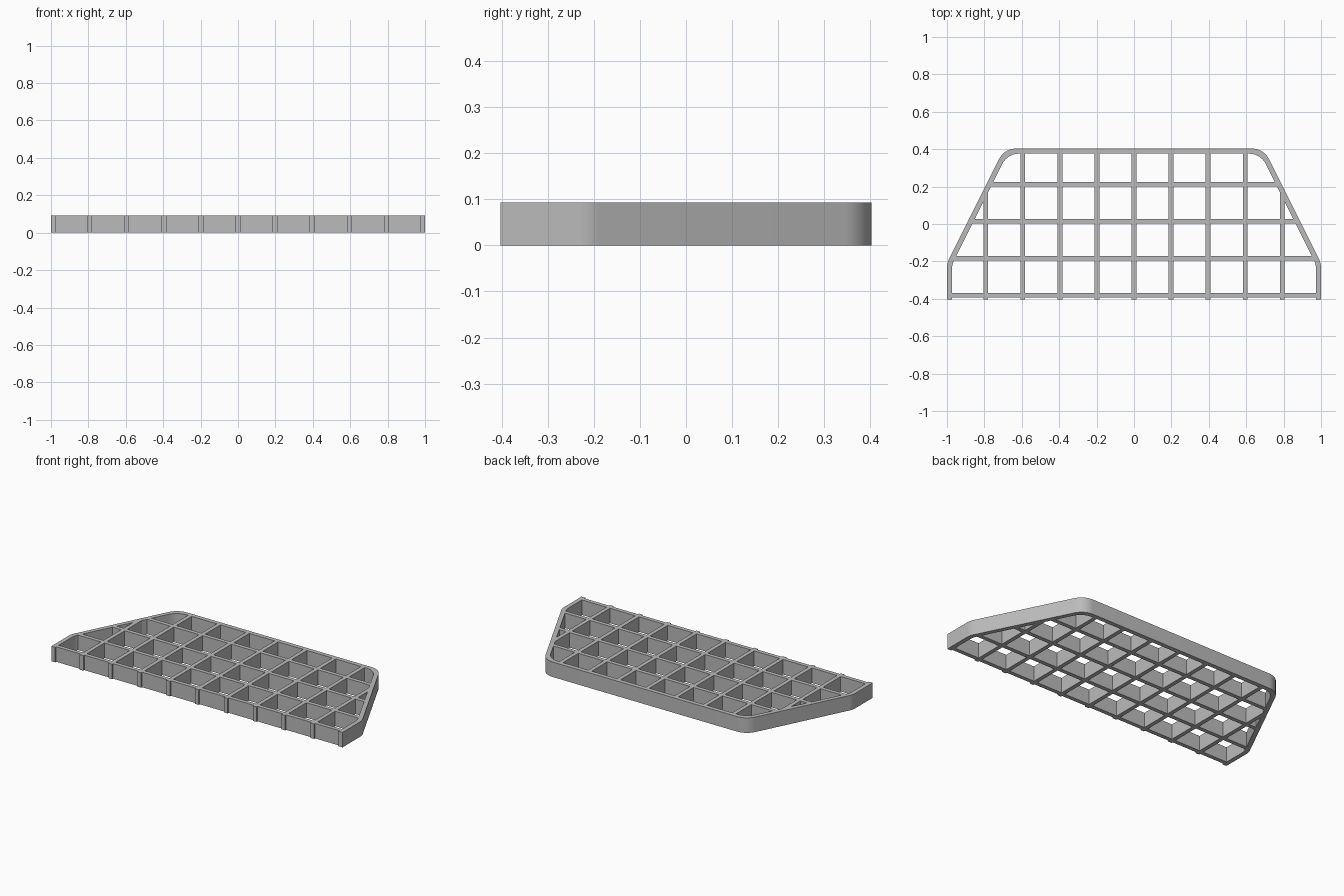
import bpy, bmesh, math
from mathutils import Vector

cube = bpy.data.objects.get("Cube")
if cube:
    bpy.data.objects.remove(cube, do_unlink=True)

HEIGHT = 0.093
BACK = 0.403
WALL = 0.027
BAR = 0.025
PITCH = 0.198
RADIUS = 0.1

grey = bpy.data.materials.new("Plain grey")
grey.use_nodes = True
COLOUR = (0.5, 0.5, 0.5, 1)
grey.diffuse_color = COLOUR
grey.node_tree.nodes["Principled BSDF"].inputs["Base Color"].default_value = COLOUR


def fillet(before, corner, after, radius, steps=10):
    """Round one corner of an outline with a circular arc."""
    a = (Vector(before) - Vector(corner)).normalized()
    b = (Vector(after) - Vector(corner)).normalized()
    half = a.angle(b) / 2
    centre = Vector(corner) + (a + b).normalized() * radius / math.sin(half)
    start = Vector(corner) + a * radius / math.tan(half) - centre
    end = Vector(corner) + b * radius / math.tan(half) - centre
    sweep = start.angle_signed(end)
    pts = []
    for i in range(steps + 1):
        t = -sweep * i / steps
        c, s = math.cos(t), math.sin(t)
        pts.append(centre + Vector((start.x * c - start.y * s, start.x * s + start.y * c)))
    return pts


def outline(inset, front):
    """Symmetric outline: straight legs, slanted sides, rounded back corners."""
    half_turn = math.atan(0.5) / 2
    x = 1 - inset
    y = -0.21 - inset * math.tan(half_turn)
    back = BACK - inset
    shoulder = (x, y)
    crown = (x - (back - y) / 2, back)
    right = [Vector((x, front))]
    right += fillet((x, front), shoulder, crown, RADIUS)
    right += fillet(shoulder, crown, (0, back), RADIUS)
    return right + [Vector((-p.x, p.y)) for p in reversed(right)]


def add_prism(bm, points, z0, z1):
    low = [bm.verts.new((p[0], p[1], z0)) for p in points]
    high = [bm.verts.new((p[0], p[1], z1)) for p in points]
    bm.faces.new(list(reversed(low)))
    bm.faces.new(high)
    n = len(points)
    for i in range(n):
        j = (i + 1) % n
        bm.faces.new((low[i], low[j], high[j], high[i]))


def make_object(name, prisms, z0, z1):
    bm = bmesh.new()
    for points in prisms:
        add_prism(bm, points, z0, z1)
    bmesh.ops.recalc_face_normals(bm, faces=bm.faces)
    mesh = bpy.data.meshes.new(name)
    bm.to_mesh(mesh)
    bm.free()
    mesh.materials.append(grey)
    obj = bpy.data.objects.new(name, mesh)
    bpy.context.collection.objects.link(obj)
    return obj


def boolean(target, tool, operation):
    mod = target.modifiers.new(operation.title(), "BOOLEAN")
    mod.operation = operation
    mod.solver = "EXACT"
    mod.object = tool
    bpy.ops.object.select_all(action="DESELECT")
    bpy.context.view_layer.objects.active = target
    target.select_set(True)
    bpy.ops.object.modifier_apply(modifier=mod.name)
    bpy.data.objects.remove(tool, do_unlink=True)


# Gaps between bars; the outermost ones run on to the frame or past the front
columns = [-1.1] + [PITCH * i for i in range(-4, 5)] + [1.1]
rows = [-0.6] + [-0.381 + PITCH * i for i in range(4)] + [0.6]
h = BAR / 2
cells = []
for x0, x1 in zip(columns, columns[1:]):
    for y0, y1 in zip(rows, rows[1:]):
        cells.append([(x0 + h, y0 + h), (x1 - h, y0 + h),
                      (x1 - h, y1 - h), (x0 + h, y1 - h)])

# Openings: grid cells trimmed to the inside of the frame
openings = make_object("openings", cells, -0.1, HEIGHT + 0.1)
inside = make_object("frame_inside", [outline(WALL, -0.5)], -0.05, HEIGHT + 0.05)
boolean(openings, inside, "INTERSECT")

# Grate: solid plate with the openings cut through
grate = make_object("grate", [outline(0, -BACK)], 0, HEIGHT)
boolean(grate, openings, "DIFFERENCE")
bpy.ops.object.shade_smooth_by_angle(angle=math.radians(25))
